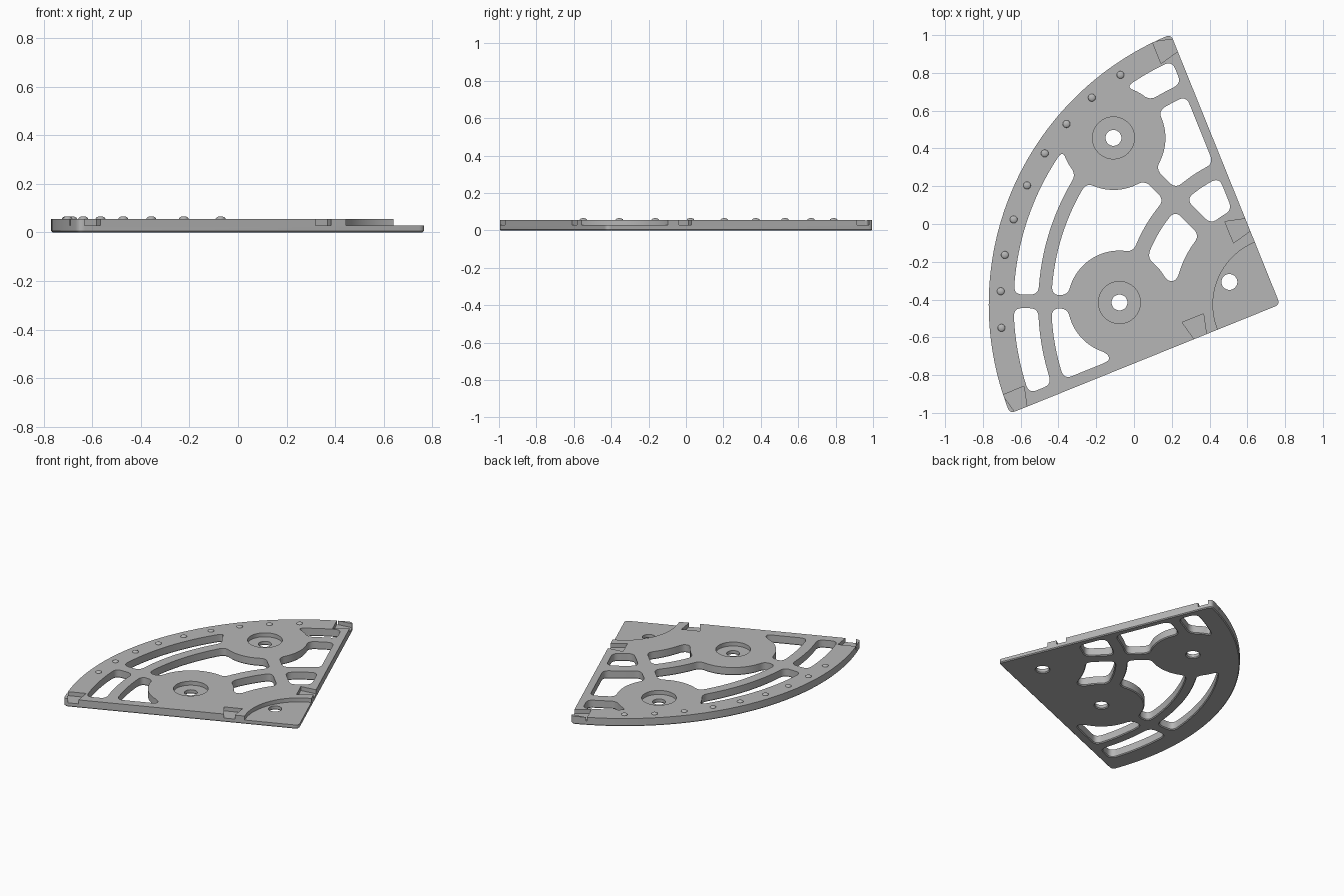
import bpy, bmesh, math
from mathutils import Vector

cube = bpy.data.objects.get("Cube")
if cube:
    bpy.data.objects.remove(cube, do_unlink=True)

APEX = Vector((0.773, -0.426))
R, TOP, FLOOR, CHAMFER = 1.542, 0.056, 0.028, 0.006
EDGE_A, EDGE_B = 112, 202          # directions of the two straight sides
SPOKE_1, SPOKE_2 = 135, 179.3      # directions of the two spokes
BOSS = 0.275                       # radius of the round bosses
RINGS = (0.56, 0.745, 0.825, 1.21, 1.28, 1.41)

grey = bpy.data.materials.new("plain grey")
grey.use_nodes = True
grey.diffuse_color = (0.47, 0.47, 0.47, 1)
grey.node_tree.nodes["Principled BSDF"].inputs["Base Color"].default_value = grey.diffuse_color


def on_circle(centre, radius, deg):
    a = math.radians(deg)
    return centre + radius * Vector((math.cos(a), math.sin(a)))


def polar(r, deg, offset=0.0):
    """Point at radius r, shifted sideways from a radial line."""
    return on_circle(APEX, r, deg + math.degrees(math.asin(offset / r)))


def ring_meets_boss(r, dist, deg, side):
    c = (r * r + dist * dist - BOSS * BOSS) / (2 * r * dist)
    return polar(r, deg + side * math.degrees(math.acos(c)))


def outline(corners, trim):
    """Closed loop from (point, arc centre or None); corners are rounded."""
    pieces = []
    for i, (p, centre) in enumerate(corners):
        q = corners[(i + 1) % len(corners)][0]
        length = (q - p).length
        if centre is not None:
            u, v = p - centre, q - centre
            a0 = math.atan2(u.y, u.x)
            sweep = (math.atan2(v.y, v.x) - a0 + math.pi) % math.tau - math.pi
            length = max(length, abs(sweep) * u.length)
        t = min(trim / length, 0.45)
        n = max(1, round(length / 0.022)) if centre is not None else 1
        pts = []
        for k in range(n + 1):
            f = t + (1 - 2 * t) * k / n
            if centre is None:
                pts.append(p.lerp(q, f))
            else:
                rad = u.length + (v.length - u.length) * f
                pts.append(on_circle(centre, rad, math.degrees(a0 + sweep * f)))
        pieces.append(pts)
    loop = []
    for i, pts in enumerate(pieces):
        start, mid, end = pieces[i - 1][-1], corners[i][0], pts[0]
        for k in range(1, 6):
            f = k / 6
            loop.append(start.lerp(mid, f).lerp(mid.lerp(end, f), f))
        loop += pts
    return loop


def circle(centre, radius, n=40):
    return [on_circle(centre, radius, 360 * k / n) for k in range(n)]


def inset(loop, dist):
    """Move a loop towards its inside (negative: outside)."""
    n = len(loop)
    area = sum(loop[i - 1].cross(loop[i]) for i in range(n))
    sign = 1 if area > 0 else -1
    out = []
    for i, p in enumerate(loop):
        d = (loop[(i + 1) % n] - loop[i - 1]).normalized()
        out.append(p + Vector((-d.y, d.x)) * dist * sign)
    return out


def new_object(name, bm):
    bmesh.ops.recalc_face_normals(bm, faces=bm.faces[:])
    mesh = bpy.data.meshes.new(name)
    bm.to_mesh(mesh)
    bm.free()
    mesh.materials.append(grey)
    obj = bpy.data.objects.new(name, mesh)
    bpy.context.collection.objects.link(obj)
    return obj


def prism(bm, loop, z0, z1):
    low = [bm.verts.new((*p, z0)) for p in loop]
    high = [bm.verts.new((*p, z1)) for p in loop]
    bm.faces.new(low)
    bm.faces.new(high)
    for i in range(len(loop)):
        bm.faces.new((low[i - 1], low[i], high[i], high[i - 1]))


# Key points where spokes, rings and bosses meet
r0, r1, r2, r3, r4, r5 = RINGS
D1, D2 = 1.247, 0.85
boss_1, boss_2 = polar(D1, SPOKE_1), polar(D2, SPOKE_2)
H1, H2 = 0.042, 0.036
a = lambda r: polar(r, EDGE_A, 0.047)
b = lambda r: polar(r, EDGE_B, -0.061)
s1 = lambda r, side: polar(r, SPOKE_1, side * H1)
s2 = lambda r, side: polar(r, SPOKE_2, side * H2)
m1 = lambda r, side: ring_meets_boss(r, D1, SPOKE_1, side)
m2 = lambda r, side: ring_meets_boss(r, D2, SPOKE_2, side)
neck_1 = D1 - math.sqrt(BOSS ** 2 - H1 ** 2)
neck_2 = D2 + math.sqrt(BOSS ** 2 - H2 ** 2)
C = APEX

# Window openings between the ribs
windows = [
    [(a(r5), None), (a(r4), C), (m1(r4, -1), boss_1), (m1(r5, -1), C)],
    [(a(r3), None), (a(r2), C), (s1(r2, -1), None), (s1(neck_1, -1), boss_1), (m1(r3, -1), C)],
    [(a(r1), None), (a(r0), C), (s1(r0, -1), None), (s1(r1, -1), C)],
    [(s1(r1, 1), None), (s1(r0, 1), C), (polar(r0, 167), None),
     (on_circle(boss_2, BOSS, 24), boss_2), (m2(r1, -1), C)],
    [(s1(r2, 1), None), (s1(neck_1, 1), boss_1), (m1(r3, 1), C), (s2(r3, -1), None),
     (s2(neck_2, -1), boss_2), (m2(r2, -1), C)],
    [(m1(r5, 1), C), (s2(r5, -1), None), (s2(r4, -1), C), (m1(r4, 1), boss_1)],
    [(s2(r5, 1), C), (b(r5), None), (b(r4), C), (s2(r4, 1), None)],
    [(s2(r3, 1), C), (b(r3), None), (b(0.945), None),
     (on_circle(boss_2, BOSS, 256), boss_2), (s2(neck_2, 1), None)],
]
rim = outline([(C, None), (polar(R, EDGE_A), C), (polar(R, EDGE_B), None)], 0.03)
holes = [outline(w, 0.045) for w in windows]
holes += [circle(c, 0.042) for c in (boss_1, boss_2, Vector((0.505, -0.307)))]

# Quadrant plate with a small chamfer on the underside
bm = bmesh.new()
caps = {0: [], TOP: []}
for i, loop in enumerate([rim] + holes):
    chamfered = inset(loop, CHAMFER if i == 0 else -CHAMFER)
    rows = [[bm.verts.new((*p, z)) for p in pts]
            for pts, z in ((chamfered, 0), (loop, CHAMFER), (loop, TOP))]
    n = len(loop)
    for low, high in zip(rows, rows[1:]):
        for k in range(n):
            bm.faces.new((low[k - 1], low[k], high[k], high[k - 1]))
    for z, row in ((0, rows[0]), (TOP, rows[2])):
        caps[z] += [bm.edges.get((row[k - 1], row[k])) for k in range(n)]
for z, edges in caps.items():
    bmesh.ops.triangle_fill(bm, use_beauty=True, edges=edges, normal=(0, 0, 1))
plate = new_object("quadrant_plate", bm)

# Recesses: boss counterbores, corner step and dovetail notches
bm = bmesh.new()
for c, radius, n in ((boss_1, 0.111, 64), (boss_2, 0.111, 64), (C, 0.355, 128)):
    prism(bm, circle(c, radius, n), FLOOR, 0.1)
for deg, turn in ((EDGE_A, 1), (EDGE_B, -1)):
    along = on_circle(Vector((0, 0)), 1, deg)
    inward = on_circle(Vector((0, 0)), 1, deg + 90 * turn)
    for s in (0.455, 1.48):
        shape = ((-0.03, -0.02), (0.03, -0.02), (0.061, 0.106), (-0.061, 0.106))
        prism(bm, [C + along * (s + ds) + inward * d for ds, d in shape], FLOOR, 0.1)
cutter = new_object("recess_cutter", bm)
cutter.hide_render = True

cut = plate.modifiers.new("recesses", "BOOLEAN")
cut.operation, cut.solver, cut.object = "DIFFERENCE", "EXACT", cutter
bpy.ops.object.select_all(action="DESELECT")
bpy.context.view_layer.objects.active = plate
plate.select_set(True)
bpy.ops.object.modifier_apply(modifier=cut.name)
bpy.data.objects.remove(cutter, do_unlink=True)
bpy.ops.object.shade_smooth_by_angle(angle=math.radians(30))

# Row of small domes along the curved rim
for i in range(9):
    bm = bmesh.new()
    bmesh.ops.create_uvsphere(bm, u_segments=20, v_segments=10, radius=0.02)
    dome = new_object(f"rim_dome_{i + 1}", bm)
    dome.scale.z = 0.5
    dome.location = (*polar(1.48, 124.8 + 7.5 * i), TOP)
    for face in dome.data.polygons:
        face.use_smooth = True
